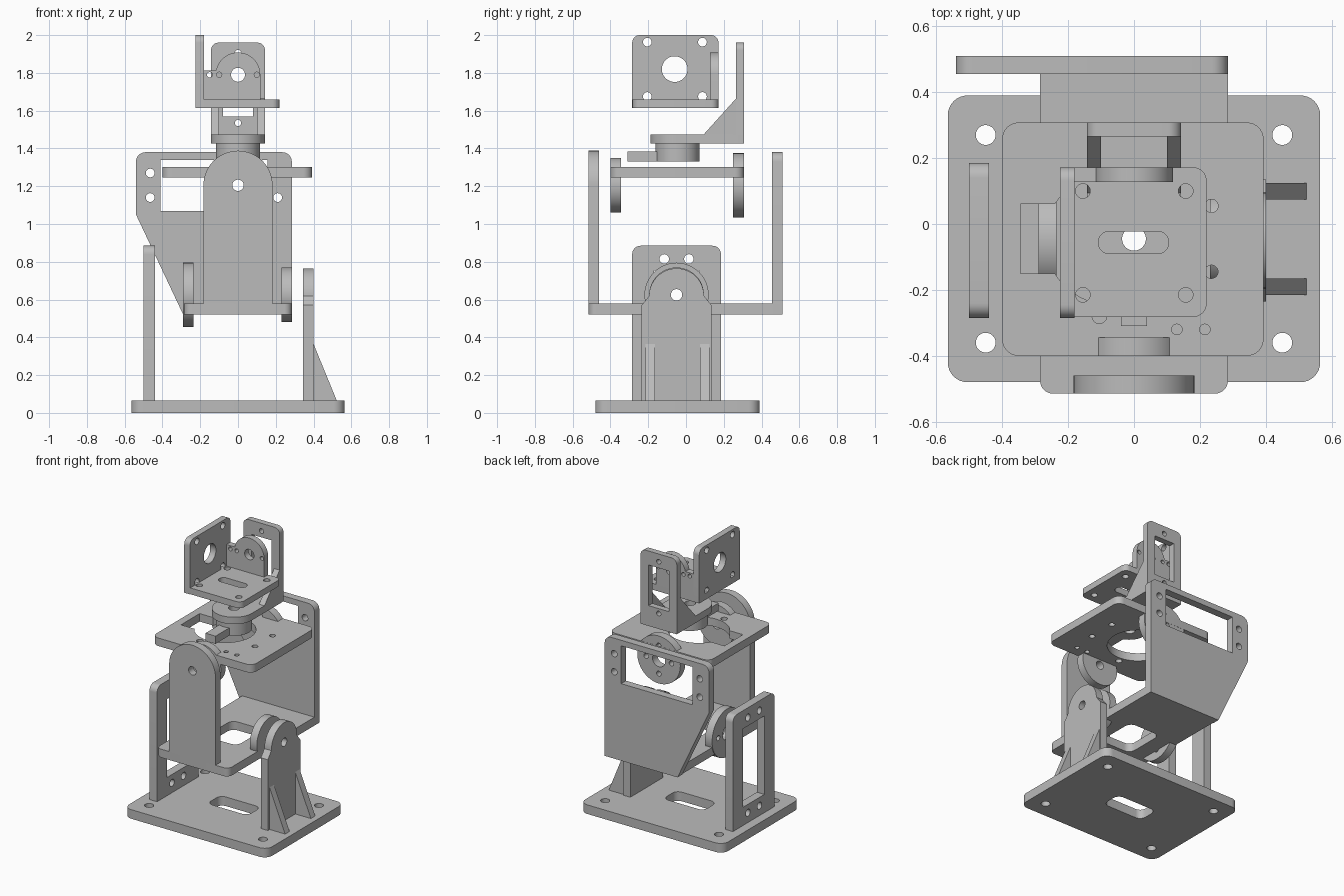
import bpy, bmesh
from math import pi, cos, sin, tan
from mathutils import Vector

cube = bpy.data.objects.get("Cube")
if cube:
    bpy.data.objects.remove(cube)

GREY = (0.5, 0.5, 0.5, 1)
mat = bpy.data.materials.new("plain_grey")
mat.use_nodes = True
mat.diffuse_color = GREY
bsdf = next(n for n in mat.node_tree.nodes if n.type == 'BSDF_PRINCIPLED')
bsdf.inputs["Base Color"].default_value = GREY


# ---- outline helpers (2D point lists) ----
def arc(u, v, r, start, end, n):
    return [(u + r * cos(start + (end - start) * i / n),
             v + r * sin(start + (end - start) * i / n)) for i in range(n + 1)]


def circle(u, v, r):
    return arc(u, v, r, 0, 2 * pi, 48)[:-1]


def rounded(corners, radii):
    """Polygon with a fillet radius at each corner."""
    out = []
    for i, (p, r) in enumerate(zip(corners, radii)):
        p = Vector(p)
        a = (Vector(corners[i - 1]) - p).normalized()
        b = (Vector(corners[(i + 1) % len(corners)]) - p).normalized()
        if not r:
            out.append(tuple(p))
            continue
        half = a.angle(b) / 2
        c = p + (a + b).normalized() * r / sin(half)
        s = p + a * r / tan(half) - c
        e = p + b * r / tan(half) - c
        sweep = s.angle_signed(e)
        for k in range(9):
            t = -sweep * k / 8
            out.append((c.x + s.x * cos(t) - s.y * sin(t), c.y + s.x * sin(t) + s.y * cos(t)))
    return out


def rect(u0, u1, v0, v1, r=0.0, top=None):
    """Rectangle; the corners at v1 may have their own radius."""
    top = r if top is None else top
    return rounded([(u0, v0), (u1, v0), (u1, v1), (u0, v1)], [r, r, top, top])


def arch(u, half, v0, v):
    return [(u - half, v0), (u + half, v0)] + arc(u, v, half, 0, pi, 32)


def plate(name, axis, lo, hi, outline, holes=()):
    """Extrude a 2D outline with holes from lo to hi along an axis."""
    curve = bpy.data.curves.new(name, 'CURVE')
    curve.dimensions, curve.fill_mode = '2D', 'BOTH'
    curve.extrude = (hi - lo) / 2
    for loop in [outline, *holes]:
        spline = curve.splines.new('POLY')
        spline.points.add(len(loop) - 1)
        for point, (u, v) in zip(spline.points, loop):
            point.co = (u, v, 0, 1)
        spline.use_cyclic_u = True
    temp = bpy.data.objects.new(name + "_outline", curve)
    mesh = bpy.data.meshes.new_from_object(temp)
    bpy.data.objects.remove(temp)
    bpy.data.curves.remove(curve)
    mid = (lo + hi) / 2
    for vert in mesh.vertices:
        u, v, w = vert.co
        w += mid
        vert.co = {'x': (w, u, v), 'y': (u, w, v), 'z': (u, v, w)}[axis]
    bm = bmesh.new()
    bm.from_mesh(mesh)
    bmesh.ops.remove_doubles(bm, verts=bm.verts, dist=0.0002)
    bmesh.ops.recalc_face_normals(bm, faces=bm.faces)
    bm.to_mesh(mesh)
    bm.free()
    mesh.materials.clear()
    mesh.materials.append(mat)
    mesh.shade_smooth()
    mesh.set_sharp_from_angle(angle=pi / 6)
    obj = bpy.data.objects.new(name, mesh)
    bpy.context.collection.objects.link(obj)
    return obj


def grid_holes(us, vs, r):
    return [circle(u, v, r) for u in us for v in vs]


def horn_holes(u, v):
    """Centre bore with four small screw holes around it."""
    return [circle(u, v, 0.05)] + [circle(u + 0.1 * cos(k * pi / 2), v + 0.1 * sin(k * pi / 2), 0.018)
                                   for k in range(4)]


CY = -0.05            # common centre line in y
ROLL_Z, TILT_Z, HEAD_Z = 0.625, 1.205, 1.79

# ---- base ----
plate("base_plate", 'z', 0, 0.065, rect(-0.565, 0.565, -0.48, 0.39, 0.06),
      grid_holes((-0.45, 0.45), (-0.36, 0.27), 0.03) + [rect(-0.16, 0.16, -0.12, 0.03, 0.045)])
plate("base_motor_frame", 'x', -0.5, -0.44, rect(-0.285, 0.185, 0.06, 0.885, 0, 0.045),
      [rect(-0.17, 0.07, 0.195, 0.755)] + grid_holes((-0.115, 0.015), (0.135, 0.815), 0.025))
shoulders = ([(CY - 0.185, 0.06), (CY + 0.185, 0.06), (CY + 0.185, 0.57)]
             + arc(CY, 0.62, 0.145, 0, pi, 32) + [(CY - 0.185, 0.57)])
plate("base_pivot_post", 'x', 0.345, 0.4, shoulders, [circle(CY, ROLL_Z, 0.03)])
for side, y in (("front", -0.215), ("back", 0.075)):
    plate(side + "_post_gusset", 'y', y, y + 0.05, [(0.395, 0.06), (0.525, 0.06), (0.4, 0.365), (0.395, 0.365)])

# ---- roll cradle ----
plate("cradle_floor", 'z', 0.52, 0.58, rounded(
    [(-0.285, -0.515), (0.285, -0.515), (0.285, 0.5), (-0.285, 0.5)], [0.04, 0.04, 0, 0]),
    [rect(-0.125, 0.125, -0.19, 0.11, 0.05)])
plate("cradle_front_post", 'y', -0.515, -0.46, arch(0, 0.183, 0.56, TILT_Z), [circle(0, TILT_Z, 0.03)])
plate("cradle_motor_plate", 'y', 0.455, 0.51, rounded(
    [(-0.29, 0.52), (0.285, 0.52), (0.285, 1.38), (-0.54, 1.38), (-0.54, 1.05)],
    [0, 0, 0.05, 0.05, 0.03]),
    [rect(-0.41, 0.155, 1.07, 1.34)] + grid_holes((-0.465, 0.21), (1.14, 1.27), 0.023))
plate("roll_horn_disc", 'x', -0.29, -0.235, circle(CY, ROLL_Z, 0.17), horn_holes(CY, ROLL_Z))
plate("roll_pivot_disc", 'x', 0.23, 0.285, circle(CY, ROLL_Z, 0.145), [circle(CY, ROLL_Z, 0.03)])

# ---- tilt platform, with a round motor opening that has a notch ----
opening = arc(-0.07, -0.045, 0.2, -pi + 0.553, pi - 0.553, 40) + [(-0.345, 0.06), (-0.345, -0.15)]
plate("tilt_platform", 'z', 1.245, 1.302, rect(-0.4, 0.393, -0.4, 0.308, 0.05),
      [opening, circle(-0.105, -0.28, 0.022)] + grid_holes((0.235,), (-0.145, 0.055), 0.02)
      + grid_holes((0.13, 0.215), (-0.32,), 0.016))
plate("tilt_pivot_disc", 'y', -0.4, -0.345, circle(0, TILT_Z, 0.145), [circle(0, TILT_Z, 0.03)])
plate("tilt_horn_disc", 'y', 0.25, 0.307, circle(0, TILT_Z, 0.17), horn_holes(0, TILT_Z))

# ---- pan bracket ----
plate("pan_hub", 'z', 1.33, 1.43, circle(0, -0.045, 0.117), [circle(0, -0.045, 0.036)])
plate("pan_stop_arm", 'z', 1.33, 1.385, rect(-0.04, 0.04, -0.31, -0.13))
floor = arc(0, -0.045, 0.143, pi, 2 * pi, 32) + [(0.143, 0.305), (-0.143, 0.305)]
plate("pan_bracket_floor", 'z', 1.425, 1.475, floor, [circle(0, -0.045, 0.036)])
plate("pan_motor_frame", 'y', 0.265, 0.308, rect(-0.143, 0.143, 1.425, 1.96, 0, 0.04),
      [rect(-0.08, 0.08, 1.57, 1.86)] + grid_holes((0,), (1.535, 1.905), 0.017))
for side, x in (("right", -0.143), ("left", 0.1)):
    plate(side + "_pan_gusset", 'x', x, x + 0.043, [(0.09, 1.47), (0.27, 1.47), (0.27, 1.67)])

# ---- head mount ----
plate("head_floor", 'z', 1.615, 1.66, rect(-0.2, 0.22, -0.28, 0.17, 0) and rounded(
    [(-0.225, -0.282), (0.22, -0.282), (0.22, 0.172), (-0.225, 0.172)], [0, 0.04, 0.04, 0]),
    grid_holes((-0.155, 0.157), (-0.215, 0.1), 0.022) + [rect(-0.108, 0.105, -0.09, -0.022, 0.033)])
plate("head_side_plate", 'x', -0.225, -0.18, rect(-0.285, 0.172, 1.615, 2.0, 0, 0.04),
      [circle(-0.06, 1.82, 0.068)] + grid_holes((-0.205, 0.087), (1.675, 1.963), 0.023))
ear = ([(-0.19, 1.65), (0.118, 1.65)] + arc(0, HEAD_Z, 0.118, 0, pi - 0.2, 32)
       + [(-0.19, HEAD_Z + 0.0235)])
plate("head_pivot_ear", 'y', 0.127, 0.172, ear,
      [circle(0, HEAD_Z, 0.037)] + grid_holes((-0.15, -0.1, 0.1), (HEAD_Z,), 0.014))
